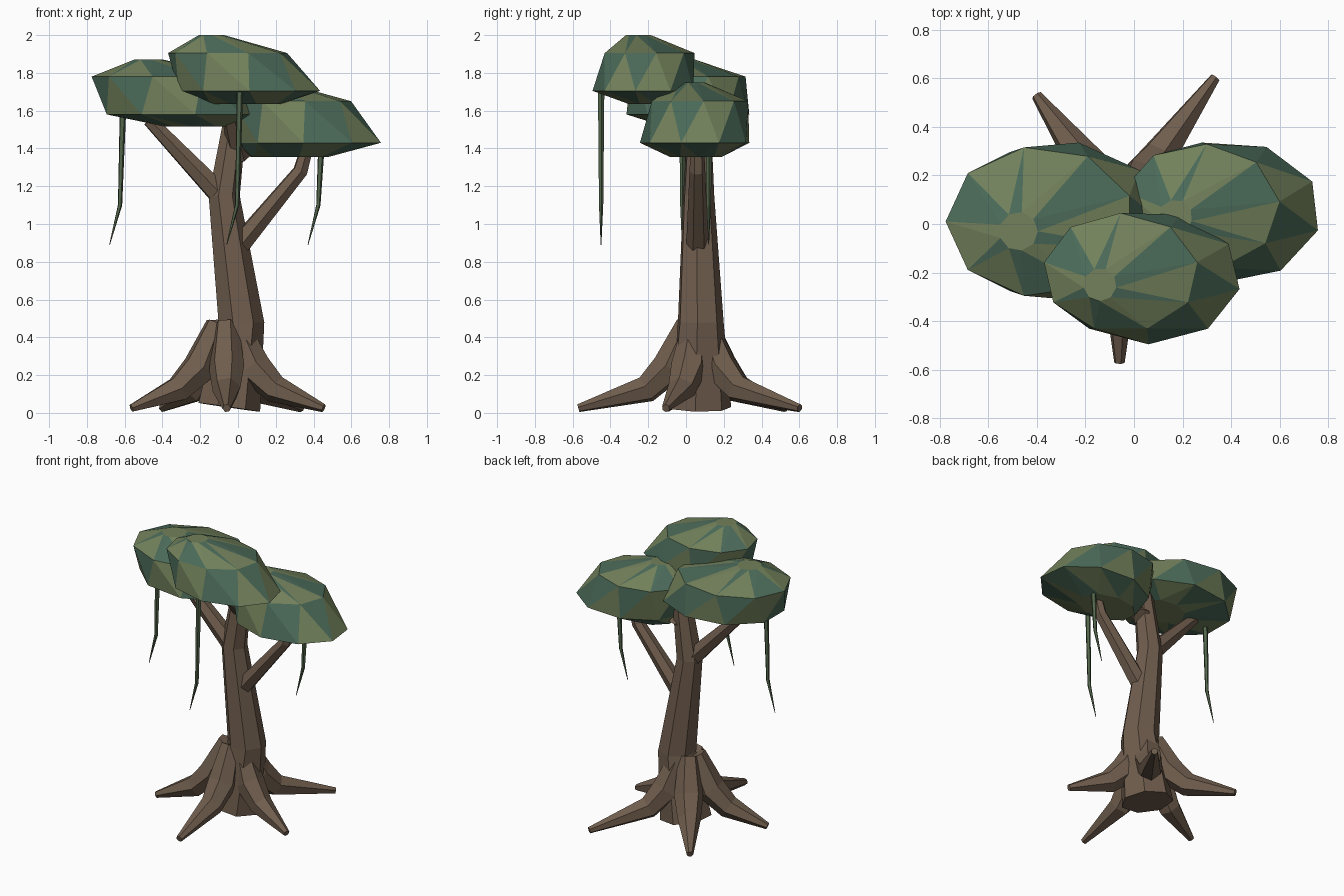
import bpy, bmesh
from math import sin, cos, pi, radians
from mathutils import Vector

if "Cube" in bpy.data.objects:
    bpy.data.objects.remove(bpy.data.objects["Cube"])

def material(name, rgb):
    m = bpy.data.materials.new(name)
    m.diffuse_color = (*rgb, 1)
    m.use_nodes = True
    m.node_tree.nodes["Principled BSDF"].inputs["Base Color"].default_value = m.diffuse_color
    return m

BARK = material("bark", (0.16, 0.11, 0.075))
OLIVE = material("leaf_olive", (0.17, 0.22, 0.105))
TEAL = material("leaf_teal", (0.07, 0.145, 0.10))
VINE = material("vine_green", (0.085, 0.13, 0.07))

def finish(name, bm, mats):
    bmesh.ops.recalc_face_normals(bm, faces=bm.faces[:])
    me = bpy.data.meshes.new(name)
    bm.to_mesh(me)
    bm.free()
    for m in mats:
        me.materials.append(m)
    bpy.context.collection.objects.link(bpy.data.objects.new(name, me))

def tube(name, pts, radii, sides, mat):
    """Tapered faceted tube along a path."""
    pts = [Vector(p) for p in pts]
    bm, rings = bmesh.new(), []
    last, u = None, None
    for i, p in enumerate(pts):
        t = Vector()
        if i > 0:
            t += (p - pts[i - 1]).normalized()
        if i < len(pts) - 1:
            t += (pts[i + 1] - p).normalized()
        t.normalize()
        if u is None:
            u = t.orthogonal().normalized()
        else:
            u = last.rotation_difference(t) @ u
        last, v = t, t.cross(u)
        rings.append([bm.verts.new(p + radii[i] * (cos(a) * u + sin(a) * v))
                      for a in (2 * pi * k / sides for k in range(sides))])
    for a, b in zip(rings, rings[1:]):
        for k in range(sides):
            n = (k + 1) % sides
            bm.faces.new((a[k], a[n], b[n], b[k]))
    bm.faces.new(rings[0])
    bm.faces.new(rings[-1])
    finish(name, bm, [mat])

def canopy(name, levels, turn, sides=9):
    """Leaning dome: levels are (x, y, z, rx, ry), each ring turned half a step."""
    bm, rings = bmesh.new(), []
    for i, (x, y, z, rx, ry) in enumerate(levels):
        off = radians(turn) + pi / sides * (i % 2)
        rings.append([bm.verts.new((x + rx * cos(a + off), y + ry * sin(a + off), z))
                      for a in (2 * pi * k / sides for k in range(sides))])
    for i, (a, b) in enumerate(zip(rings, rings[1:])):
        for k in range(sides):
            n = (k + 1) % sides
            if i % 2 == 0:
                f = bm.faces.new((a[k], a[n], b[k])), bm.faces.new((a[n], b[n], b[k]))
            else:
                f = bm.faces.new((a[k], a[n], b[n])), bm.faces.new((a[k], b[n], b[k]))
            f[0].material_index = 0 if k % 3 else 1
            f[1].material_index = 1 if k % 3 else 0
    bm.faces.new(rings[0])
    bm.faces.new(rings[-1])
    finish(name, bm, [OLIVE, TEAL])

# Trunk
tube("trunk", [(-0.05, 0.07, 0.03), (0.015, 0.075, 0.48), (-0.075, 0.065, 1.15),
               (-0.01, 0.07, 1.6)], [0.17, 0.125, 0.085, 0.06], 7, BARK)

# Five spreading roots
for i in range(5):
    a = radians(-90 + 72 * i)
    length = (0.63, 0.54, 0.67, 0.58, 0.53)[i]
    path = [(-0.06 + r * cos(a), 0.06 + r * sin(a), z)
            for r, z in ((0.05, 0.47), (0.15, 0.24), (0.27, 0.125), (length, 0.025))]
    tube(f"root_{i + 1}", path, [0.065, 0.095, 0.075, 0.022], 6, BARK)

# Branches
tube("branch_left", [(-0.08, 0.06, 1.14), (-0.47, 0.03, 1.55)], [0.065, 0.038], 6, BARK)
tube("branch_right", [(0.0, 0.06, 0.88), (0.33, 0.06, 1.28), (0.37, 0.06, 1.42)],
     [0.06, 0.042, 0.035], 6, BARK)
tube("branch_front", [(0.01, 0.09, 1.36), (-0.06, -0.14, 1.68)], [0.06, 0.045], 6, BARK)

# Leaf canopies, listed from the underside up
canopy("canopy_left", [(-0.2, 0.02, 1.515, 0.18, 0.13), (-0.3, 0.01, 1.58, 0.42, 0.33),
                       (-0.385, 0.01, 1.78, 0.39, 0.31), (-0.475, -0.03, 1.87, 0.08, 0.08)], 20)
canopy("canopy_right", [(0.27, 0.05, 1.355, 0.21, 0.14), (0.38, 0.05, 1.43, 0.39, 0.295),
                        (0.27, 0.07, 1.65, 0.33, 0.26), (0.17, 0.03, 1.75, 0.07, 0.07)], 5)
canopy("canopy_front", [(0.03, -0.18, 1.635, 0.2, 0.13), (0.06, -0.22, 1.705, 0.38, 0.275),
                        (-0.055, -0.2, 1.905, 0.32, 0.245), (-0.14, -0.25, 2.0, 0.068, 0.068)], 10)

# Hanging vines
for name, x, y, top in (("vine_left", -0.61, -0.02, 1.6), ("vine_right", 0.44, 0.12, 1.4),
                        ("vine_front", 0.01, -0.45, 1.72)):
    tube(name, [(x, y, top), (x - 0.015, y, 1.1), (x - 0.07, y, 0.89)],
         [0.018, 0.012, 0.002], 5, VINE)
